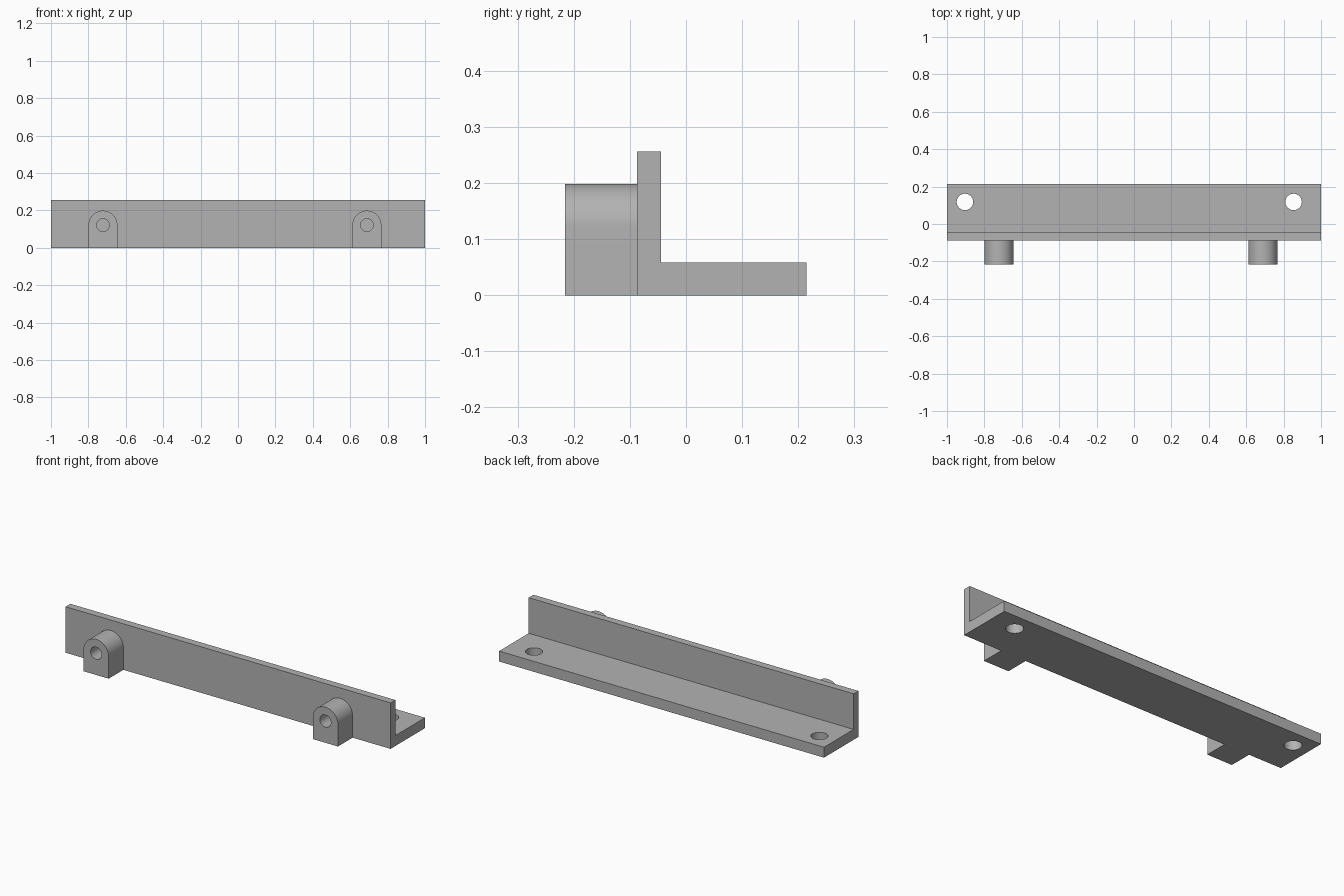
import bpy, bmesh, math
from mathutils import Vector

if "Cube" in bpy.data.objects:
    bpy.data.objects.remove(bpy.data.objects["Cube"])

grey = bpy.data.materials.new("plain grey")
grey.diffuse_color = (0.45, 0.45, 0.45, 1)
grey.use_nodes = True
grey.node_tree.nodes["Principled BSDF"].inputs["Base Color"].default_value = grey.diffuse_color


def extrude_profile(name, points, offset):
    """Solid made by sweeping a closed outline along offset."""
    bm = bmesh.new()
    face = bm.faces.new([bm.verts.new(p) for p in points])
    swept = bmesh.ops.extrude_face_region(bm, geom=[face])["geom"]
    verts = [v for v in swept if isinstance(v, bmesh.types.BMVert)]
    bmesh.ops.translate(bm, verts=verts, vec=Vector(offset))
    bmesh.ops.recalc_face_normals(bm, faces=bm.faces)
    mesh = bpy.data.meshes.new(name)
    bm.to_mesh(mesh)
    bm.free()
    mesh.materials.append(grey)
    obj = bpy.data.objects.new(name, mesh)
    bpy.context.collection.objects.link(obj)
    return obj


def circle(radius, count=48):
    return [(radius * math.cos(2 * math.pi * i / count),
             radius * math.sin(2 * math.pi * i / count)) for i in range(count)]


def cut(obj, cutter):
    """Subtract the cutter, then remove it."""
    mod = obj.modifiers.new("hole", 'BOOLEAN')
    mod.operation, mod.solver, mod.object = 'DIFFERENCE', 'EXACT', cutter
    cutter.hide_render = True
    bpy.ops.object.select_all(action='DESELECT')
    bpy.context.view_layer.objects.active = obj
    obj.select_set(True)
    bpy.ops.object.modifier_apply(modifier=mod.name)
    bpy.data.objects.remove(cutter)


def smooth(obj):
    bpy.ops.object.select_all(action='DESELECT')
    bpy.context.view_layer.objects.active = obj
    obj.select_set(True)
    bpy.ops.object.shade_smooth_by_angle(angle=math.radians(30))


# Angle bracket: upright wall in front, flat flange behind
FRONT, WALL_FRONT, WALL_BACK, BACK = -0.216, -0.087, -0.045, 0.215
section = [(WALL_FRONT, 0), (BACK, 0), (BACK, 0.058),
           (WALL_BACK, 0.058), (WALL_BACK, 0.256), (WALL_FRONT, 0.256)]
bracket = extrude_profile("angle_bracket", [(-1, y, z) for y, z in section], (2, 0, 0))

# Mounting holes through the flange
for x in (-0.904, 0.853):
    drill = extrude_profile("flange_drill",
                            [(x + a, 0.118 + b, -0.05) for a, b in circle(0.044)], (0, 0, 0.2))
    cut(bracket, drill)
smooth(bracket)

# Round-topped lugs with a bore that ends at the wall
R, AXIS = 0.0775, 0.121
for side, x in (("left", -0.722), ("right", 0.689)):
    arch = [(x + R * math.cos(math.pi * i / 32), AXIS + R * math.sin(math.pi * i / 32))
            for i in range(33)]
    outline = [(x - R, 0), (x + R, 0)] + arch
    lug = extrude_profile(side + "_lug", [(a, FRONT, z) for a, z in outline],
                          (0, WALL_FRONT - FRONT, 0))
    drill = extrude_profile("lug_drill",
                            [(x + a, FRONT - 0.05, AXIS + b) for a, b in circle(0.034)],
                            (0, 0.3, 0))
    cut(lug, drill)
    smooth(lug)
